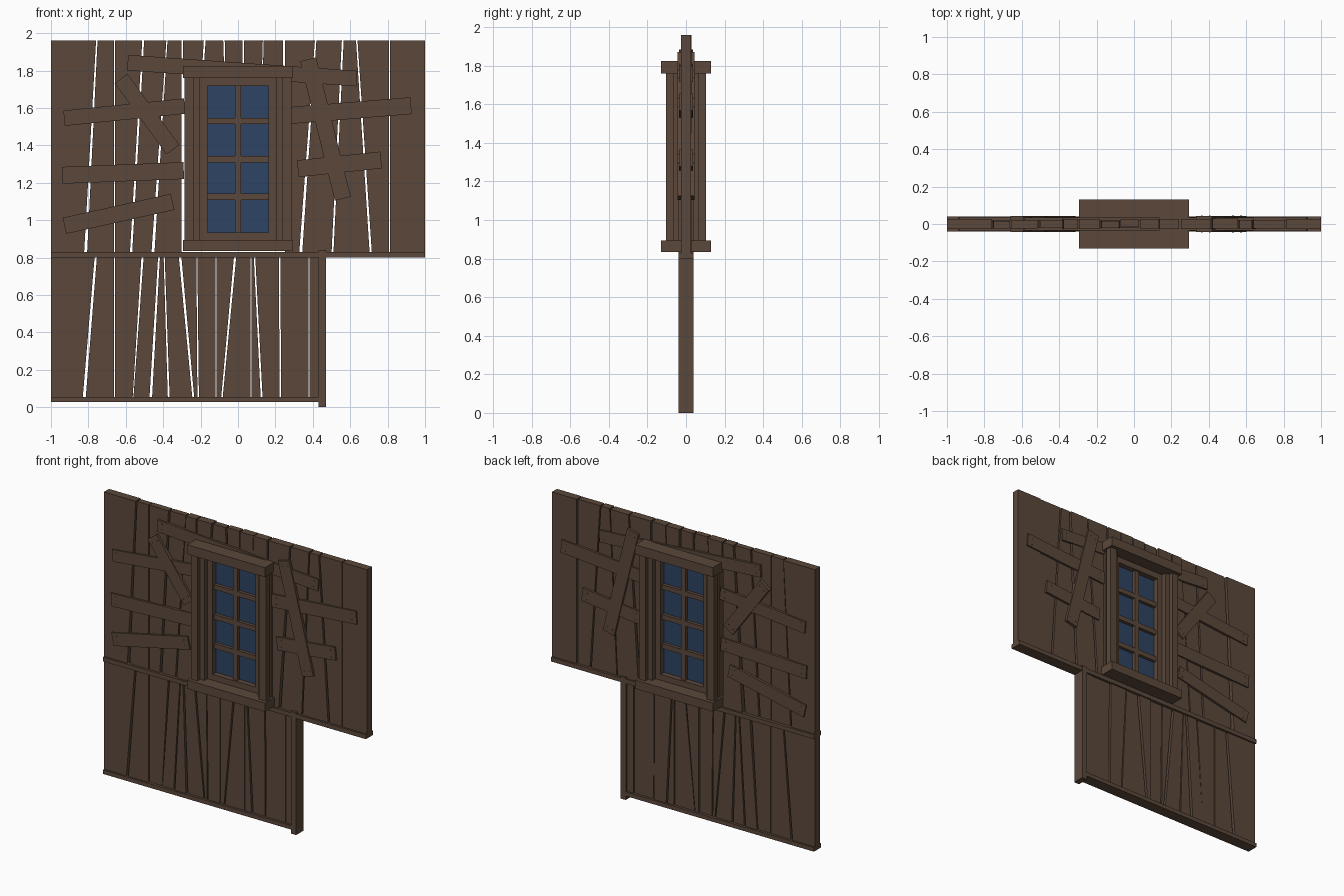
import bpy, math, random
random.seed(4)

def material(name, rgb):
    m = bpy.data.materials.new(name)
    m.diffuse_color = (*rgb, 1)
    return m

WOOD = material("dark_brown_wood", (0.105, 0.064, 0.044))
GLASS = material("blue_glass", (0.027, 0.056, 0.125))

def prism(name, outline, y0, y1, mat=WOOD):
    """Extrude an x-z outline (counter-clockwise from the front) from y0 to y1."""
    n = len(outline)
    verts = [(x, y0, z) for x, z in outline] + [(x, y1, z) for x, z in outline]
    faces = [tuple(range(n)), tuple(range(2 * n - 1, n - 1, -1))]
    faces += [((i + 1) % n, i, i + n, (i + 1) % n + n) for i in range(n)]
    me = bpy.data.meshes.new(name)
    me.from_pydata(verts, [], faces)
    me.materials.append(mat)
    ob = bpy.data.objects.new(name, me)
    bpy.context.collection.objects.link(ob)
    return ob

def box(name, x0, x1, y0, y1, z0, z1, mat=WOOD):
    return prism(name, [(x0, z0), (x1, z0), (x1, z1), (x0, z1)], y0, y1, mat)

def boards(name, gaps, z0, z1, left, right):
    """Row of crooked boards; each gap is (top x, bottom x, top width, bottom width)."""
    edges = [(left, left, 0, 0)] + gaps + [(right, right, 0, 0)]
    for i, (a, b) in enumerate(zip(edges, edges[1:])):
        ends = i in (0, len(edges) - 2)
        h = 0.027 if ends else random.uniform(0.018, 0.027)
        s = 0 if ends else random.uniform(-0.004, 0.004)
        prism(f"{name}_{i}", [(a[1] + a[3] / 2, z0), (b[1] - b[3] / 2, z0),
                              (b[0] - b[2] / 2, z1), (a[0] + a[2] / 2, z1)], s - h, s + h)

# Upper wall boards: left of, right of and above the window
Z0, ZM, Z1 = 0.82, 0.81, 1.96
boards("upper_left_board", [(-0.755, -0.815, 0.008, 0.016), (-0.66, -0.66, 0.005, 0.005),
       (-0.507, -0.572, 0.01, 0.012), (-0.38, -0.455, 0.006, 0.016)], Z0, Z1, -1, -0.302)
boards("upper_right_board", [(0.415, 0.335, 0.008, 0.016), (0.56, 0.505, 0.01, 0.01),
       (0.635, 0.71, 0.008, 0.012), (0.81, 0.81, 0.006, 0.006)], Z0, Z1, 0.25, 1)
boards("over_window_board", [(-0.178, -0.19, 0.01, 0.008), (-0.075, -0.07, 0.008, 0.006),
       (0.028, 0.028, 0.01, 0.01), (0.135, 0.13, 0.005, 0.005)], 1.78, Z1, -0.294, 0.24)

# Lower wall boards
boards("lower_board", [(-0.76, -0.823, 0.012, 0.016), (-0.66, -0.66, 0.005, 0.005),
       (-0.51, -0.562, 0.012, 0.004), (-0.422, -0.467, 0.01, 0.014),
       (-0.395, -0.37, 0.006, 0.01), (-0.31, -0.238, 0.014, 0.01),
       (-0.22, -0.213, 0.005, 0.008), (-0.118, -0.118, 0.005, 0.005),
       (-0.015, -0.087, 0.012, 0.008), (0.07, 0.07, 0.006, 0.006),
       (0.088, 0.127, 0.008, 0.01), (0.222, 0.227, 0.008, 0.008),
       (0.38, 0.38, 0.004, 0.004)], 0.04, ZM, -1, 0.435)

# Rails and the end post
box("middle_rail", -1, 1, -0.039, 0.039, 0.80, 0.83)
box("bottom_rail", -1, 0.43, -0.039, 0.039, 0.027, 0.055)
box("end_post", 0.43, 0.47, -0.04, 0.04, 0.0, 0.84)

# Window head, sill and stepped jambs
box("window_head", -0.295, 0.295, -0.13, 0.13, 1.76, 1.825)
box("window_sill", -0.295, 0.295, -0.13, 0.13, 0.835, 0.895)
WB, WT = 0.89, 1.765

def jamb(name, x0, x1, y0, y1):
    for side, tag in ((1, "right"), (-1, "left")):
        a, b = sorted((x0 * side, x1 * side))
        box(f"{name}_{tag}", a, b, y0, y1, WB, WT)

jamb("jamb_core", 0.2, 0.28, -0.042, 0.042)
jamb("jamb_step", 0.203, 0.265, -0.075, 0.075)
jamb("front_jamb", 0.235, 0.285, -0.105, -0.065)
jamb("back_jamb", 0.235, 0.285, 0.065, 0.105)

# Sash, glazing bars and glass
jamb("sash_side", 0.163, 0.203, -0.042, 0.042)
box("sash_top", -0.165, 0.165, -0.042, 0.042, 1.718, WT)
box("sash_bottom", -0.165, 0.165, -0.042, 0.042, WB, 0.935)
box("glazing_bar_upright", -0.016, 0.016, -0.03, 0.03, 0.93, 1.72)
for i, z in enumerate((1.125, 1.325, 1.53)):
    box(f"glazing_bar_{i}", -0.165, 0.165, -0.027, 0.027, z - 0.017, z + 0.017)
box("glass", -0.165, 0.165, -0.005, 0.005, 0.93, 1.72, GLASS)

# Nailed planks on both faces: x, z of each end, width, outer face distance
PLANKS = [(-0.93, 1.545, -0.285, 1.61, 0.082, 0.037), (-0.94, 1.24, -0.29, 1.265, 0.09, 0.037),
          (-0.928, 0.97, -0.35, 1.098, 0.088, 0.037), (-0.625, 1.757, -0.348, 1.377, 0.085, 0.042),
          (-0.59, 1.842, 0.635, 1.757, 0.083, 0.036), (0.28, 1.56, 0.925, 1.612, 0.09, 0.037),
          (0.375, 1.86, 0.56, 1.115, 0.088, 0.043), (0.32, 1.275, 0.765, 1.322, 0.09, 0.037)]
for i, (xa, za, xb, zb, w, d) in enumerate(PLANKS):
    ln = math.hypot(xb - xa, zb - za)
    ux, uz = (xb - xa) / ln, (zb - za) / ln
    nx, nz = -uz * w / 2, ux * w / 2
    outline = [(xa - nx, za - nz), (xb - nx, zb - nz), (xb + nx, zb + nz), (xa + nx, za + nz)]
    for side, tag in ((-1, "front"), (1, "back")):
        y0, y1 = sorted((side * 0.02, side * d))
        prism(f"{tag}_plank_{i}", outline, y0, y1)
        # nail heads near both ends
        for k, t in enumerate((0.035, ln - 0.035)):
            for m, o in enumerate((-0.5, 0.5)):
                cx, cz = xa + ux * t + nx * o, za + uz * t + nz * o
                ring = [(cx + 0.005 * math.cos(j * math.pi / 3), cz + 0.005 * math.sin(j * math.pi / 3))
                        for j in range(6)]
                n0, n1 = sorted((side * (d - 0.005), side * (d + 0.002)))
                prism(f"{tag}_nail_{i}_{k}{m}", ring, n0, n1)
